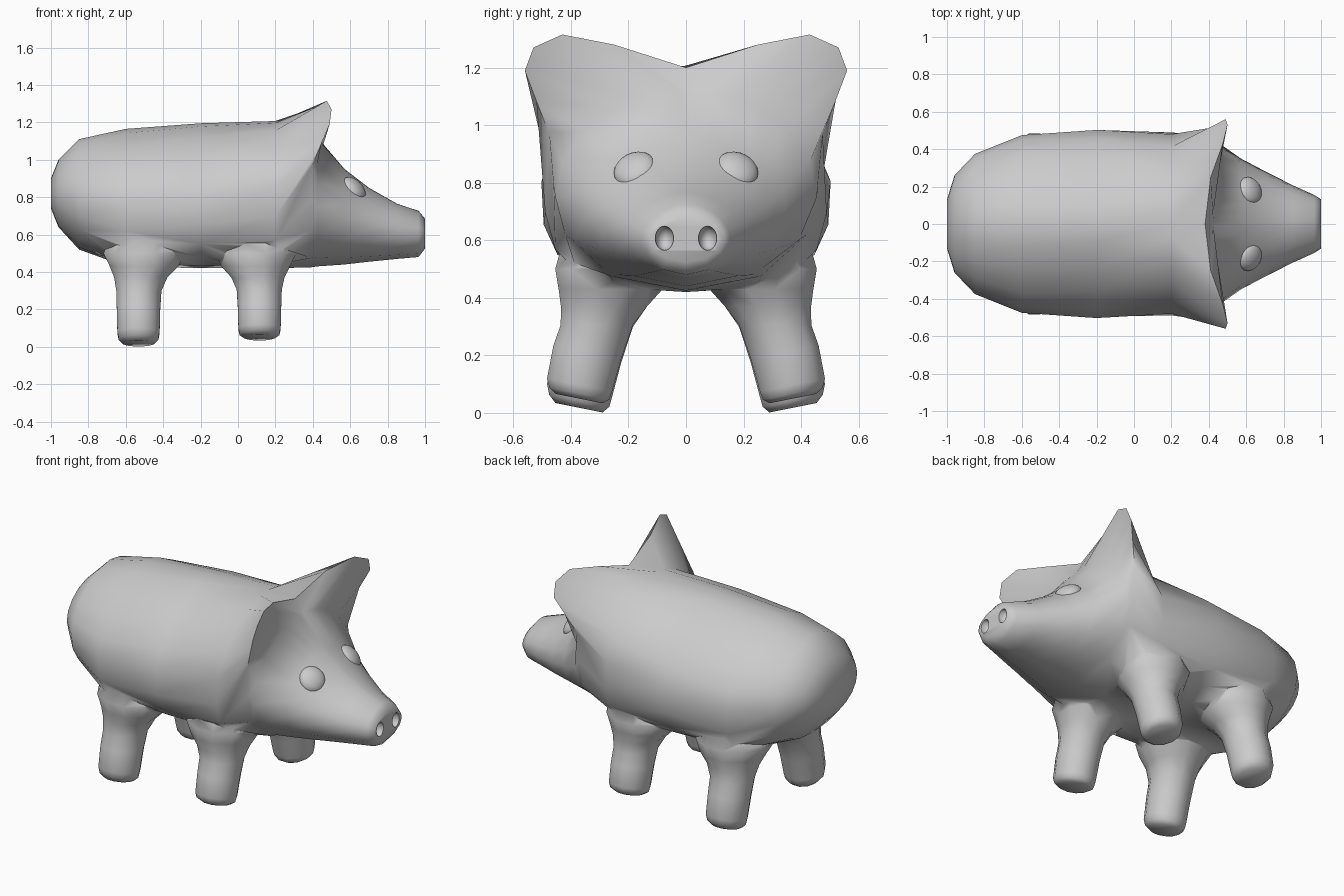
import bpy, bmesh, math
from mathutils import Vector

if "Cube" in bpy.data.objects:
    bpy.data.objects.remove(bpy.data.objects["Cube"])


def loft(name, rings):
    """Skin a list of closed rings and cap both ends."""
    bm = bmesh.new()
    loops = [[bm.verts.new(p) for p in r] for r in rings]
    n = len(rings[0])
    for a, b in zip(loops, loops[1:]):
        for i in range(n):
            j = (i + 1) % n
            bm.faces.new((a[i], a[j], b[j], b[i]))
    bm.faces.new(loops[0])
    bm.faces.new(loops[-1])
    bmesh.ops.recalc_face_normals(bm, faces=bm.faces)
    me = bpy.data.meshes.new(name)
    bm.to_mesh(me)
    bm.free()
    ob = bpy.data.objects.new(name, me)
    bpy.context.collection.objects.link(ob)
    return ob


def mirrored(half):
    return half + [(x, -y, z) for x, y, z in half[-2:0:-1]]


def section(x, w, z0, z1, top=1.75, low=2.6, warp=1.0, mid=.47):
    """Cross-section with a ridged top and a fuller belly; warp slides points up."""
    c, half = z0 + mid * (z1 - z0), []
    for i in range(11):
        t = math.pi * (i / 10) ** warp
        s = 0 if i in (0, 10) else math.sin(t)
        k = math.cos(t)
        p, h = (top, z1 - c) if k > 0 else (low, c - z0)
        half.append((x, w * s ** (2 / p), c + h * math.copysign(abs(k) ** (2 / p), k)))
    return mirrored(half)


def ball(name, loc, scale, normal=(0, 0, 1)):
    bpy.ops.mesh.primitive_uv_sphere_add(segments=20, ring_count=12, radius=1, location=loc)
    ob = bpy.context.object
    ob.name = name
    ob.scale = scale
    ob.rotation_euler = Vector(normal).to_track_quat('Z', 'Y').to_euler()
    return ob


def cut_or_join(target, other, op):
    bpy.context.view_layer.objects.active = target
    m = target.modifiers.new(op, 'BOOLEAN')
    m.operation, m.solver, m.object = op, 'EXACT', other
    bpy.ops.object.modifier_apply(modifier=m.name)
    bpy.data.objects.remove(other, do_unlink=True)


# body, ear hood and head in one skin
rings = [section(*a) for a in (
    (-1.0, .13, .74, .90, 2, 2), (-.96, .26, .64, 1.0, 1.9, 2), (-.85, .375, .52, 1.11, 1.75, 2.2),
    (-.6, .475, .43, 1.165, 1.65, 3.0), (-.2, .505, .42, 1.195, 1.65, 2.8, 1.08),
    (.2, .492, .42, 1.207, 1.65, 3.0, 1.2))]
rings.append(mirrored([
    (.38, 0, 1.2), (.41, .25, 1.28), (.475, .43, 1.315), (.5, .53, 1.27),
    (.49, .56, 1.19), (.445, .52, 1.085), (.395, .475, .97), (.39, .46, .79),
    (.39, .42, .62), (.39, .26, .475), (.39, 0, .425)]))
rings += [section(*a, 1.85, 2, 1.8, .5) for a in (
    (.425, .455, .43, 1.12), (.57, .352, .44, .95), (.7, .283, .455, .85),
    (.85, .207, .47, .765), (.965, .155, .48, .727), (1.0, .132, .525, .685))]
body = loft("body", rings)

# legs: z, centre x offset, centre y, radius x, radius y
LEG = ((.022, 0, .372, .085, .085), (.045, 0, .371, .11, .108), (.08, 0, .37, .117, .117),
       (.2, 0, .343, .12, .122), (.3, .002, .31, .125, .13), (.37, .012, .285, .147, .155),
       (.43, .03, .262, .19, .187), (.5, .03, .24, .225, .222), (.58, .03, .22, .19, .22),
       (.7, .03, .2, .14, .16))


def leg(cx, lift, flip, side):
    out = []
    for k, (z, dx, cy, rx, ry) in enumerate(LEG):
        tilt = .2 if k < 4 else 0
        up = lift * max(0, 1 - k / 5)
        ring = []
        for i in range(12):
            a = math.tau * (i + .5) / 12
            u, v = rx * math.cos(a), ry * math.sin(a)
            ring.append((cx + flip * dx + u, side * (cy + v), z + up + tilt * v))
        out.append(ring)
    return loft("leg", out)


for side in (1, -1):
    cut_or_join(body, leg(-.532, -.004, 1, side), 'UNION')
    cut_or_join(body, leg(.115, .028, -.7, side), 'UNION')
    # nostrils
    cut_or_join(body, ball("nostril_cutter", (1.0, side * .075, .607), (.045, .032, .042)),
                'DIFFERENCE')

# eyes
eyes = [ball("eye", (.62, side * .178, .845), (.076, .076, .042), (.67, side * .32, .67))
        for side in (1, -1)]

bpy.ops.object.select_all(action='DESELECT')
for ob in [body] + eyes:
    ob.select_set(True)
bpy.context.view_layer.objects.active = body
bpy.ops.object.shade_smooth_by_angle(angle=math.radians(65))
